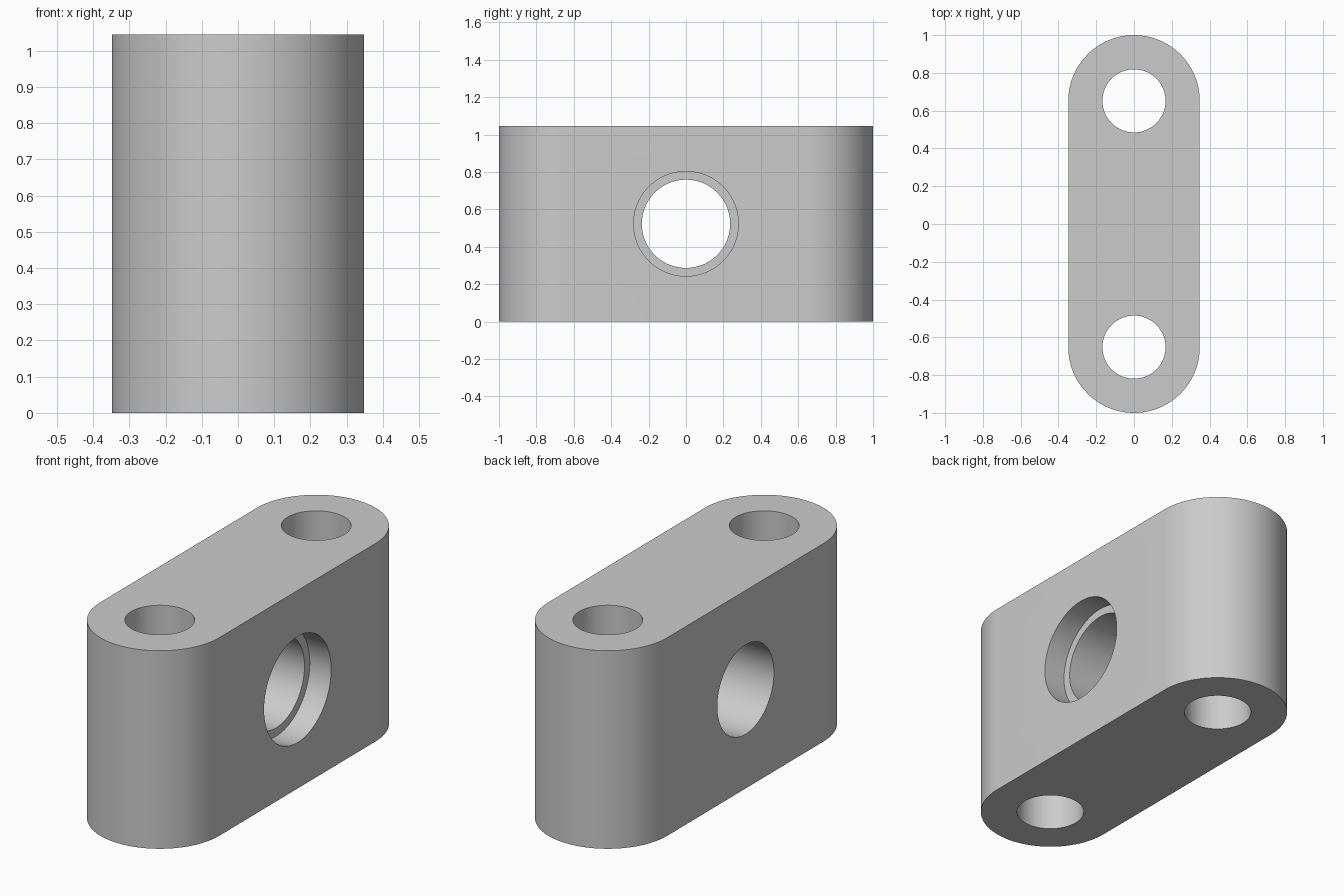
import bpy
import bmesh
from math import cos, sin, pi
from mathutils import Matrix, Vector

cube = bpy.data.objects.get("Cube")
if cube:
    bpy.data.objects.remove(cube, do_unlink=True)

HEIGHT = 1.045
END_R = 0.348            # rounded end radius
END_Y = 1 - END_R        # centre of each rounded end
PIN_R = 0.167            # vertical holes
BORE_R = 0.236           # cross bore
RECESS_R = 0.28          # counterbore on the +x side
RECESS_DEPTH = 0.125
SEGMENTS = 96

grey = bpy.data.materials.new("light_grey")
grey.use_nodes = True
colour = (0.6, 0.6, 0.6, 1)
grey.diffuse_color = colour
grey.node_tree.nodes["Principled BSDF"].inputs["Base Color"].default_value = colour


def make_object(name, bm):
    bmesh.ops.recalc_face_normals(bm, faces=bm.faces)
    mesh = bpy.data.meshes.new(name)
    bm.to_mesh(mesh)
    bm.free()
    mesh.materials.append(grey)
    obj = bpy.data.objects.new(name, mesh)
    bpy.context.collection.objects.link(obj)
    return obj


def cutter(name, radius, depth, location, axis):
    bm = bmesh.new()
    turn = Vector((0, 0, 1)).rotation_difference(Vector(axis)).to_matrix().to_4x4()
    bmesh.ops.create_cone(bm, cap_ends=True, segments=SEGMENTS, radius1=radius,
                          radius2=radius, depth=depth,
                          matrix=Matrix.Translation(location) @ turn)
    return make_object(name, bm)


# Block: slot-shaped outline raised to full height
bm = bmesh.new()
half = SEGMENTS // 2
outline = []
for side, start in ((1, 0), (-1, pi)):
    for i in range(half + 1):
        a = start + pi * i / half
        outline.append(bm.verts.new((END_R * cos(a), side * END_Y + END_R * sin(a), 0)))
base = bm.faces.new(outline)
raised = bmesh.ops.extrude_face_region(bm, geom=[base])["geom"]
bmesh.ops.translate(bm, vec=(0, 0, HEIGHT),
                    verts=[v for v in raised if isinstance(v, bmesh.types.BMVert)])
block = make_object("link_block", bm)

# Cutters: two pin holes, cross bore and its counterbore
mid = HEIGHT / 2
cutters = [cutter("pin_hole_cutter", PIN_R, HEIGHT * 2, (0, s * END_Y, mid), (0, 0, 1))
           for s in (-1, 1)]
cutters.append(cutter("cross_bore_cutter", BORE_R, 2, (0, 0, mid), (1, 0, 0)))
cutters.append(cutter("recess_cutter", RECESS_R, RECESS_DEPTH * 2, (END_R, 0, mid), (1, 0, 0)))

bpy.ops.object.select_all(action="DESELECT")
block.select_set(True)
bpy.context.view_layer.objects.active = block
for tool in cutters:
    mod = block.modifiers.new(tool.name, "BOOLEAN")
    mod.operation = "DIFFERENCE"
    mod.solver = "EXACT"
    mod.object = tool
    bpy.ops.object.modifier_apply(modifier=mod.name)
for tool in cutters:
    bpy.data.objects.remove(tool, do_unlink=True)

# Smooth walls with crisp rims
bpy.ops.object.shade_smooth_by_angle(angle=pi / 6)
